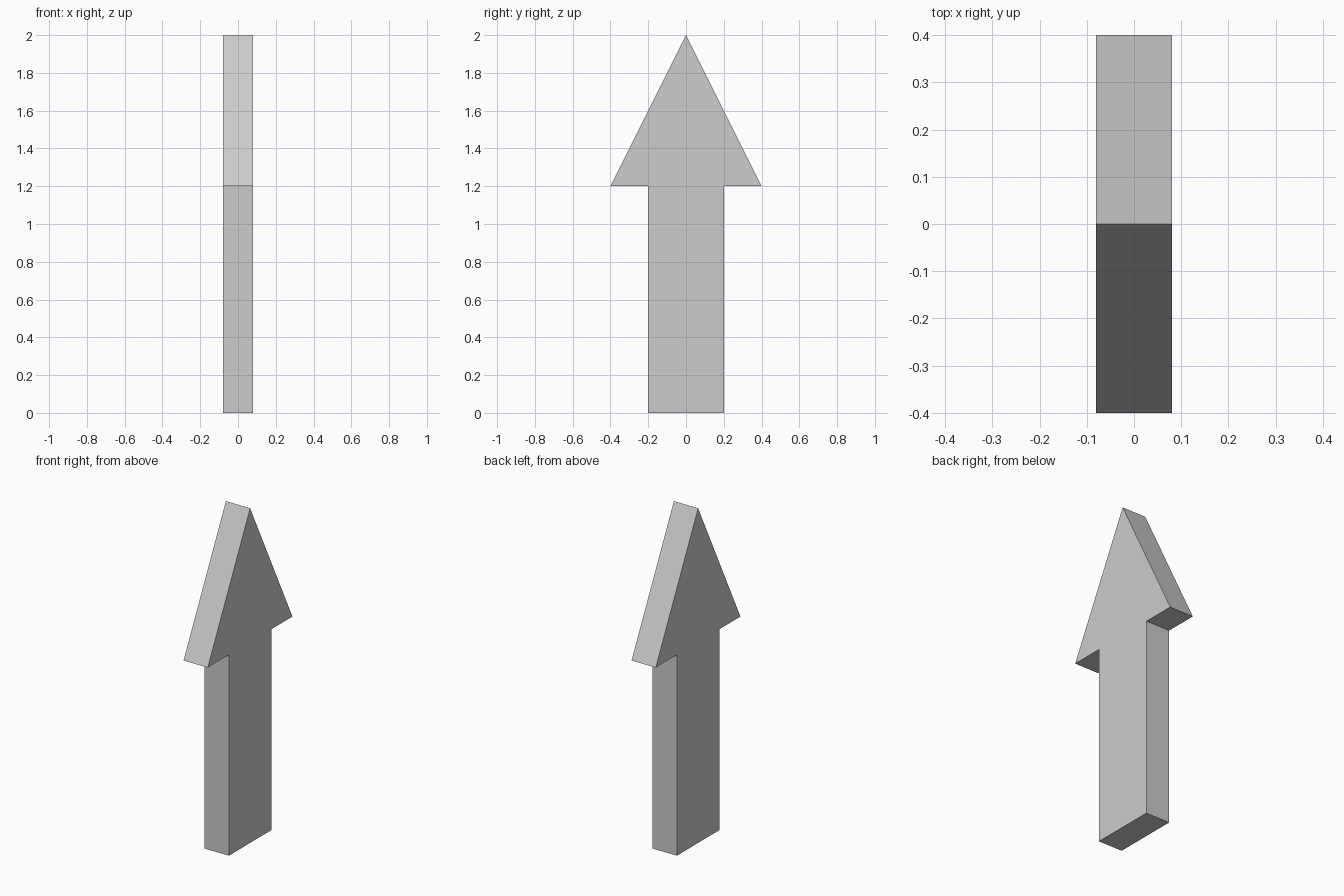
import bpy
import bmesh

if "Cube" in bpy.data.objects:
    bpy.data.objects.remove(bpy.data.objects["Cube"])

HALF_THICKNESS = 0.08

# Right half of the arrow outline in (y, z), from base to tip
half = [(0.2, 0.0), (0.2, 1.2), (0.4, 1.2)]
outline = half + [(0.0, 2.0)] + [(-y, z) for y, z in reversed(half)]

# Arrow: flat outline extruded along x
bm = bmesh.new()
face = bm.faces.new([bm.verts.new((-HALF_THICKNESS, y, z)) for y, z in outline])
result = bmesh.ops.extrude_face_region(bm, geom=[face], use_keep_orig=True)
moved = [g for g in result["geom"] if isinstance(g, bmesh.types.BMVert)]
bmesh.ops.translate(bm, verts=moved, vec=(2 * HALF_THICKNESS, 0, 0))
bmesh.ops.recalc_face_normals(bm, faces=bm.faces)

mesh = bpy.data.meshes.new("arrow")
bm.to_mesh(mesh)
bm.free()
bpy.context.collection.objects.link(bpy.data.objects.new("arrow", mesh))
